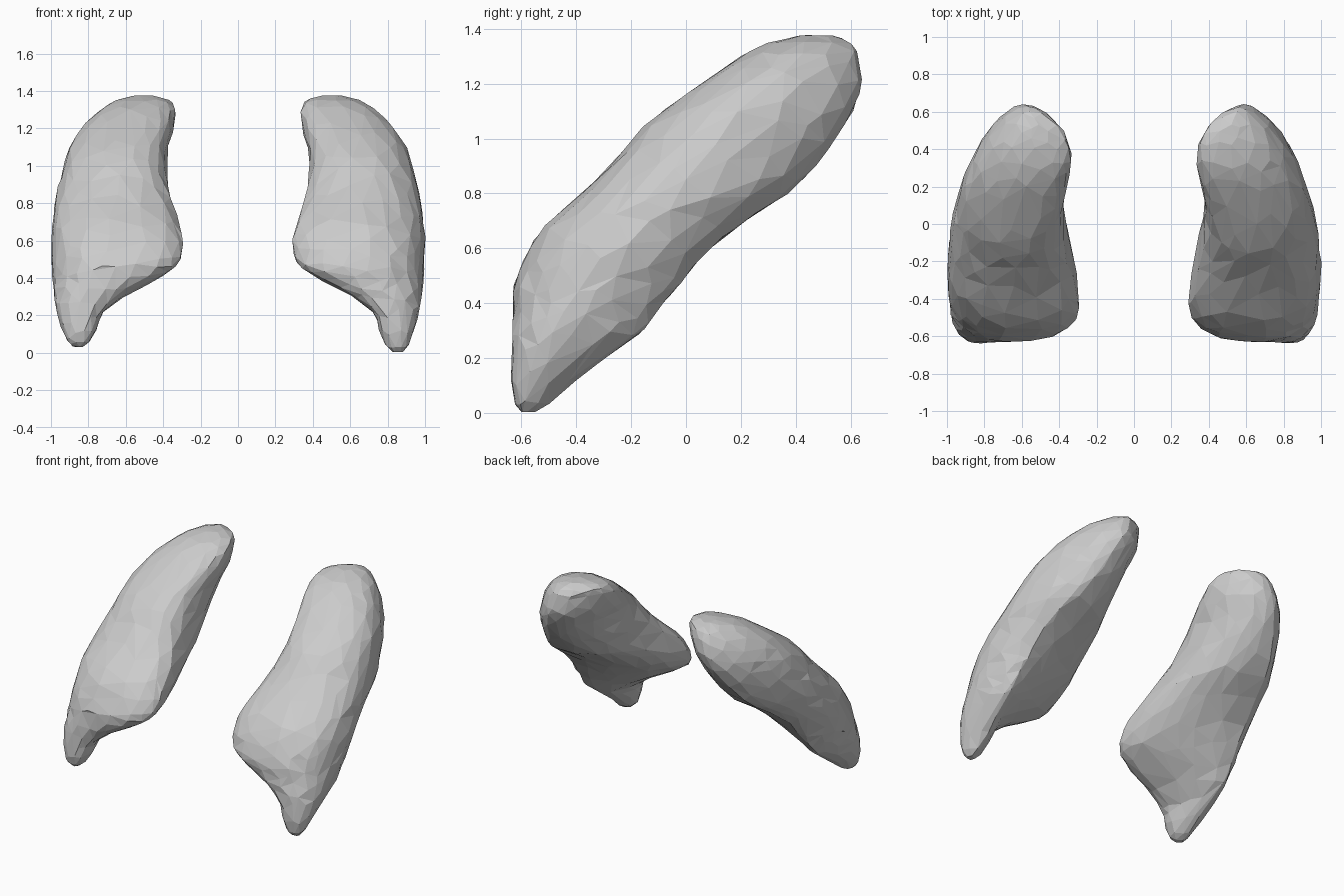
import bpy, bmesh, math, random

if "Cube" in bpy.data.objects:
    bpy.data.objects.remove(bpy.data.objects["Cube"])

# Horizontal sections: z, then x,y of the inner, front, outer and back extremes
SECTIONS = [
    (0.003, .83, -.58, .85, -.60, .88, -.58, .86, -.55),
    (0.04, .79, -.57, .84, -.625, .91, -.58, .86, -.49),
    (0.12, .755, -.55, .83, -.638, .94, -.55, .86, -.40),
    (0.21, .725, -.53, .81, -.635, .967, -.50, .87, -.28),
    (0.30, .61, -.51, .77, -.632, .982, -.45, .88, -.16),
    (0.38, .46, -.50, .70, -.63, .99, -.38, .87, -.10),
    (0.46, .335, -.49, .66, -.628, .995, -.32, .86, -.03),
    (0.56, .293, -.43, .65, -.59, 1.0, -.25, .84, .05),
    (0.68, .31, -.33, .64, -.515, .993, -.17, .81, .19),
    (0.80, .35, -.19, .63, -.38, .98, -.05, .76, .37),
    (0.93, .375, .00, .62, -.25, .95, .06, .70, .495),
    (1.06, .38, .17, .60, -.135, .915, .16, .65, .585),
    (1.18, .35, .29, .58, .025, .85, .26, .60, .637),
    (1.28, .335, .36, .55, .17, .76, .36, .57, .63),
    (1.345, .36, .42, .52, .295, .66, .43, .55, .60),
    (1.376, .45, .47, .50, .42, .55, .48, .52, .53),
]
STEPS = 8
SUB = 3


def refined_sections():
    """Pass a smooth curve through the sections."""
    rows = []
    last = len(SECTIONS) - 1
    for i in range(last):
        p = [SECTIONS[min(max(i + d, 0), last)] for d in (-1, 0, 1, 2)]
        for k in range(SUB):
            t = k / SUB
            rows.append([b + .5 * t * (c - a + t * (2 * a - 5 * b + 4 * c - d + t * (3 * (b - c) + d - a)))
                         for a, b, c, d in zip(*p)])
    return rows + [SECTIONS[-1]]


def inner_back_exponent(z):
    """Thin flange low down, fuller in the middle, rounder at the top."""
    keys = [(0, 1.55), (.45, 1.55), (.75, 2.5), (1.0, 2.1), (1.25, 1.7), (2, 1.7)]
    for (z0, e0), (z1, e1) in zip(keys, keys[1:]):
        if z <= z1:
            return e0 + (e1 - e0) * (z - z0) / (z1 - z0)


def section_ring(row):
    """Join the four extremes with squarish quarter arcs."""
    pts = [(row[i], row[i + 1]) for i in (1, 3, 5, 7)]
    exponents = (2.3, 2.15, 1.62, inner_back_exponent(row[0]))
    ring = []
    for q in range(4):
        (px, py), (qx, qy) = pts[q], pts[(q + 1) % 4]
        e = 2 / exponents[q]
        for k in range(STEPS):
            a = math.pi / 2 * k / STEPS
            c, s = math.cos(a) ** e, math.sin(a) ** e
            if q % 2 == 0:
                ring.append((qx + (px - qx) * c, py + (qy - py) * s))
            else:
                ring.append((px + (qx - px) * s, qy + (py - qy) * c))
    return ring


def make_lobe(name, side, seed, lift):
    rng = random.Random(seed)
    bm = bmesh.new()
    rings = []
    for row in refined_sections():
        j = .004 if row[0] > .25 else .001
        z = row[0] + lift * max(0, 1 - row[0] / .15)
        rings.append([bm.verts.new((side * (x + rng.uniform(-j, j)), y + rng.uniform(-j, j), z))
                      for x, y in section_ring(row)])
    n = 4 * STEPS
    for a, b in zip(rings, rings[1:]):
        for k in range(n):
            m = (k + 1) % n
            bm.faces.new((a[k], a[m], b[m], b[k]))
    bm.faces.new(rings[0][::-1])
    bm.faces.new(rings[-1])
    bmesh.ops.triangulate(bm, faces=bm.faces[:])
    bmesh.ops.recalc_face_normals(bm, faces=bm.faces[:])
    mesh = bpy.data.meshes.new(name)
    bm.to_mesh(mesh)
    bm.free()
    obj = bpy.data.objects.new(name, mesh)
    bpy.context.collection.objects.link(obj)
    # irregular flat facets
    dec = obj.modifiers.new("facets", 'DECIMATE')
    dec.ratio = .2


# Two mirrored lobes, the left with a blunter lower tip
make_lobe("right_lobe", 1, 3, 0.0)
make_lobe("left_lobe", -1, 8, 0.03)
